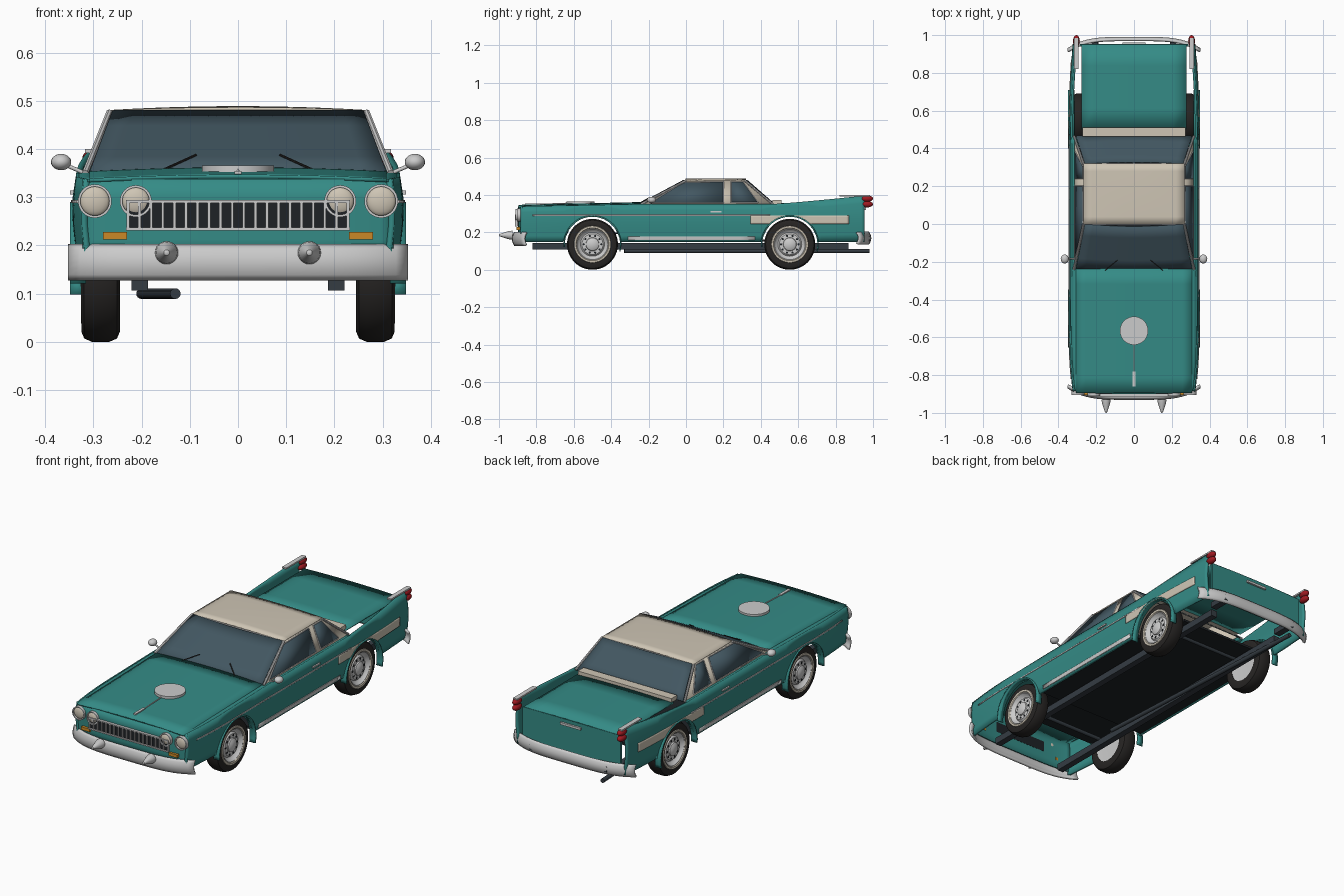
import bpy, bmesh, math
from mathutils import Vector, Matrix

if "Cube" in bpy.data.objects:
    bpy.data.objects.remove(bpy.data.objects["Cube"])


def material(name, r, g, b, metal=0.0, rough=0.5):
    m = bpy.data.materials.new(name)
    m.use_nodes = True
    m.diffuse_color = (r, g, b, 1)
    shader = next(n for n in m.node_tree.nodes if n.type == 'BSDF_PRINCIPLED')
    shader.inputs["Base Color"].default_value = (r, g, b, 1)
    shader.inputs["Metallic"].default_value = metal
    shader.inputs["Roughness"].default_value = rough
    return m


TEAL = material("teal_paint", .035, .26, .24)
CREAM = material("cream_paint", .62, .56, .46)
CHROME = material("chrome", .55, .55, .56)
GLASS = material("tinted_glass", .055, .095, .12)
DARK = material("dark_underbody", .013, .016, .019)
STEEL = material("frame_steel", .035, .045, .055)
RUBBER = material("rubber", .02, .018, .017)
RED = material("red_lens", .35, .01, .015)
AMBER = material("amber_lens", .6, .25, .02)


# Shared builders: all geometry is in world coordinates, so x mirroring is simple
def finish(name, bm, mat, mirror=False, thick=0):
    bmesh.ops.recalc_face_normals(bm, faces=bm.faces)
    me = bpy.data.meshes.new(name)
    bm.to_mesh(me)
    bm.free()
    me.materials.append(mat)
    me.shade_smooth()
    me.set_sharp_from_angle(angle=math.radians(35))
    ob = bpy.data.objects.new(name, me)
    bpy.context.collection.objects.link(ob)
    if thick:
        mod = ob.modifiers.new("thickness", 'SOLIDIFY')
        mod.thickness, mod.offset = thick, 0
    if mirror:
        ob.modifiers.new("mirror", 'MIRROR')
    return ob


def box(name, xs, ys, zs, mat, mirror=False):
    bm = bmesh.new()
    mid = [(a + b) / 2 for a, b in (xs, ys, zs)]
    size = [b - a for a, b in (xs, ys, zs)]
    bmesh.ops.create_cube(bm, size=1, matrix=Matrix.Translation(mid) @ Matrix.Diagonal((*size, 1)))
    return finish(name, bm, mat, mirror)


def rod(name, a, b, r, mat, mirror=False, r2=None, sides=12):
    a, b = Vector(a), Vector(b)
    bm = bmesh.new()
    rot = (b - a).to_track_quat('Z', 'Y').to_matrix().to_4x4()
    bmesh.ops.create_cone(bm, cap_ends=True, segments=sides, radius1=r, radius2=r if r2 is None else r2,
                          depth=(b - a).length, matrix=Matrix.Translation((a + b) / 2) @ rot)
    return finish(name, bm, mat, mirror)


def ball(name, c, radii, mat, mirror=False):
    bm = bmesh.new()
    bmesh.ops.create_uvsphere(bm, u_segments=20, v_segments=12, radius=1,
                              matrix=Matrix.Translation(c) @ Matrix.Diagonal((*radii, 1)))
    return finish(name, bm, mat, mirror)


def lathe(name, profile, c, axis, mat, mirror=False, sides=40):
    # profile holds (radius, distance along axis)
    bm = bmesh.new()
    rot = Vector(axis).to_track_quat('Z', 'Y').to_matrix()
    vs = [bm.verts.new(Vector(c) + rot @ Vector((r, 0, d))) for r, d in profile]
    es = [bm.edges.new(p) for p in zip(vs, vs[1:])]
    bmesh.ops.spin(bm, geom=vs + es, cent=c, axis=axis, angle=math.tau, steps=sides, use_duplicate=False)
    bmesh.ops.remove_doubles(bm, verts=bm.verts, dist=.0001)
    return finish(name, bm, mat, mirror)


def sheet(name, nu, nv, f, mat, thick=.008, mirror=False):
    # f maps u, v in 0..1 to a point
    bm = bmesh.new()
    g = [[bm.verts.new(f(i / nu, j / nv)) for j in range(nv + 1)] for i in range(nu + 1)]
    for i in range(nu):
        for j in range(nv):
            bm.faces.new((g[i][j], g[i + 1][j], g[i + 1][j + 1], g[i][j + 1]))
    return finish(name, bm, mat, mirror, thick)


def lerp(a, b, t):
    return a + (b - a) * t


# Body side shape
AXLES = (-.5, .555)
AXLE_Z, ARCH = .136, .147


def side_x(y, z):
    x = .337 - .02 * max(0, (-.6 - y) / .3) ** 2 - .018 * max(0, (y - .5) / .45) ** 2
    return x - .15 * max(0, z - .3) - .1 * max(0, .25 - z)


def top_z(y):
    if y < -.25:
        return lerp(.338, .35, (y + .885) / .635)
    return .35 + .045 * max(0, (y - .45) / .5) ** 1.2


def bottom_z(y, low=.15):
    for c in AXLES:
        if abs(y - c) < ARCH:
            low = max(low, AXLE_Z + math.sqrt(ARCH ** 2 - (y - c) ** 2))
    return low


def side_band(name, y0, y1, low, high, mat, out=0, thick=.006, n=40):
    def f(u, v):
        y = lerp(y0, y1, u)
        z = lerp(bottom_z(y, low), high or top_z(y), v)
        return side_x(y, z) + out, y, z
    return sheet(name, n, 6, f, mat, thick, True)


side_band("body_side", -.885, .953, .15, None, TEAL, thick=.012, n=120)
side_band("rear_side_stripe", .345, .87, .245, .29, CREAM, .006)
side_band("side_trim_line", -.82, .45, .288, .294, CHROME, .006)
side_band("rocker_trim", -.31, .37, .158, .178, CHROME, .006, n=8)
box("door_handle", (.335, .348), (.13, .19), (.306, .314), CHROME, True)
sheet("shoulder", 40, 1, lambda u, v: (
    lerp(side_x(lerp(-.885, .46, u), .345), .29, v), lerp(-.885, .46, u), top_z(lerp(-.885, .46, u)) - .003),
    TEAL, .006, True)
for c, label in zip(AXLES, ("front", "rear")):
    def lip(u, v, c=c):
        a = lerp(-.25, math.pi + .1, u)
        r = ARCH + .004
        return lerp(.315, .349, v), c + r * math.cos(a), AXLE_Z + r * math.sin(a)
    sheet(label + "_wheel_arch", 28, 1, lip, TEAL, .007, True)

# Hood, deck lid, rear panel and front face
sheet("hood", 12, 8, lambda u, v: (
    lerp(-.308, .308, u), lerp(-.895, -.235, v), lerp(.335, .35, v) + .008 * (1 - (2 * u - 1) ** 2)), TEAL)
sheet("deck_lid", 8, 4, lambda u, v: (
    lerp(-.278, .278, u), lerp(.5, .95, v), .348 + .005 * (1 - (2 * u - 1) ** 2)), TEAL)
box("rear_panel", (-.285, .285), (.94, .952), (.16, .35), TEAL)
box("deck_handle", (-.06, .06), (.95, .962), (.32, .332), CHROME)
sheet("front_face", 24, 4, lambda u, v: (
    lerp(-.322, .322, u), -.895 + .018 * abs(2 * u - 1) ** 4, lerp(.17, .338, v)), TEAL)

# Bumpers
for label, s, y_mid, z0, z1 in (("front", -1, .925, .13, .2), ("rear", 1, .985, .138, .2)):
    sheet(label + "_bumper", 28, 6, lambda u, v, s=s, y=y_mid, z0=z0, z1=z1: (
        lerp(-.35, .35, u), s * (y - .06 * abs(2 * u - 1) ** 4 - .012 * (2 * v - 1) ** 2),
        lerp(z0, z1, v)), CHROME, .012)
lathe("bumper_bullet", [(0, .072), (.006, .068), (.022, .02), (.024, 0), (0, 0)],
      (.148, -.928, .185), (0, -1, 0), CHROME, True, 24)
box("rear_bumper_bracket", (.19, .225), (.87, .98), (.15, .18), STEEL, True)

# Grille and lamps
box("grille_recess", (-.228, .228), (-.906, -.89), (.235, .292), DARK)
for z in (.234, .291):
    box("grille_frame", (-.232, .232), (-.914, -.9), (z - .003, z + .003), CHROME)
for i in range(20):
    x = lerp(-.228, .228, i / 19)
    box("grille_bar", (x - .003, x + .003), (-.913, -.9), (.235, .291), CHROME)
for label, x, y, r in (("outer", .297, -.884, .035), ("inner", .212, -.891, .033)):
    lathe(label + "_headlight_ring", [(r - .005, 0), (r - .005, .02), (r, .02), (r, 0)],
          (x, y, .292), (0, -1, 0), CHROME, True, 32)
    ball(label + "_headlight", (x, y - .008, .292), (r - .004, .012, r - .004), CREAM, True)
box("turn_signal", (.23, .28), (-.905, -.885), (.212, .228), AMBER, True)

# Hood air cleaner and ornament
rod("hood_scoop", (0, -.565, .345), (0, -.565, .366), .075, CHROME, sides=40)
rod("hood_spear", (0, -.86, .347), (0, -.62, .356), .003, CHROME)
box("hood_ornament", (-.007, .007), (-.86, -.78), (.34, .354), CHROME)


# Cabin
def cabin_x(z):
    return .311 - (z - .355) * .4


def side_panel(name, pts, mat, out=0):
    bm = bmesh.new()
    bm.faces.new([bm.verts.new((cabin_x(z) + out, y, z)) for y, z in pts])
    return finish(name, bm, mat, True, .006)


def frame(name, pts, r, mat):
    for (y0, z0), (y1, z1) in zip(pts, pts[1:]):
        rod(name, (cabin_x(z0) + .004, y0, z0), (cabin_x(z1) + .004, y1, z1), r, mat, True, sides=8)


def screen(name, y0, y1, bow):
    return sheet(name, 12, 4, lambda u, v: (
        (2 * u - 1) * lerp(.308, .26, v), lerp(y0, y1, v) + bow * (1 - (2 * u - 1) ** 2),
        lerp(.35, .478, v)), GLASS, .006)


side_panel("cabin_side", [(-.235, .348), (.002, .478), (.315, .478), (.465, .348)], CREAM)
front_window = [(-.19, .358), (-.015, .466), (.2, .47), (.2, .358)]
rear_window = [(.24, .36), (.24, .47), (.305, .47), (.385, .36)]
for label, pts in (("front_side", front_window), ("rear_side", rear_window)):
    side_panel(label + "_window", pts, GLASS, .003)
    frame(label + "_window_trim", pts + pts[:1], .003, CHROME)
screen("windshield", -.24, 0, -.012)
screen("rear_window", .465, .318, .008)
frame("windshield_pillar", [(-.24, .35), (0, .476)], .007, CHROME)
frame("rear_pillar", [(.315, .476), (.465, .35)], .006, CHROME)
for y, z, w in ((-.002, .476, .262), (.318, .476, .262), (-.243, .35, .3)):
    rod("screen_trim", (-w, y, z), (w, y, z), .004, CHROME, sides=8)
sheet("roof", 12, 8, lambda u, v: (
    lerp(-.266, .266, u), lerp(-.002, .32, v),
    .477 + .008 * (1 - (2 * u - 1) ** 2) * (1 - .3 * (2 * v - 1) ** 2)), CREAM)
box("rear_shelf", (-.272, .272), (.462, .51), (.35, .372), CREAM)
for s in (-1, 1):
    rod("wiper", (s * .162, -.253, .354), (s * .087, -.192, .388), .0025, RUBBER, sides=6)
ball("mirror", (.367, -.185, .373), (.021, .024, .017), CHROME, True)
rod("mirror_stalk", (.318, -.185, .35), (.36, -.185, .368), .004, CHROME, True)

# Tail fins
box("fin_cap", (.293, .317), (.82, .985), (.392, .4), CHROME, True)
for z in (.38, .35):
    ball("tail_light", (.305, .968, z), (.018, .032, .017), RED, True)

# Wheels
for c, label in zip(AXLES, ("front", "rear")):
    hub = (.285, c, AXLE_Z)
    lathe(label + "_tyre", [(.088, -.036), (.115, -.04), (.129, -.034), (.136, -.018), (.136, .018),
                            (.129, .034), (.115, .04), (.088, .036), (.088, -.036)],
          hub, (1, 0, 0), RUBBER, True, 48)
    lathe(label + "_whitewall", [(.084, .036), (.088, .041), (.097, .041), (.1, .036)],
          hub, (1, 0, 0), CREAM, True)
    lathe(label + "_rim", [(0, -.03), (.088, -.034), (.088, .036), (.082, .037), (.072, .022), (.064, .018),
                           (.056, .027), (.036, .028), (.034, .034), (.02, .042), (0, .043)],
          hub, (1, 0, 0), CHROME, True)
    for i in range(10):
        a = math.tau * i / 10
        y, z = c + .047 * math.cos(a), AXLE_Z + .047 * math.sin(a)
        rod(label + "_rim_hole", (.308, y, z), (.3135, y, z), .006, DARK, True, sides=8)
    rod(label + "_axle", (-.26, c, .148), (.26, c, .148), .01, STEEL)

# Underbody
box("floor_pan", (-.32, .32), (-.33, .4), (.15, .162), DARK)
box("rear_floor", (-.24, .24), (.4, .68), (.15, .162), DARK)
box("engine_tray", (-.24, .24), (-.62, -.33), (.19, .2), DARK)
box("frame_rail", (.187, .221), (-.82, .87), (.107, .142), STEEL, True)
rod("exhaust_pipe", (-.13, -.33, .1), (-.2, .98, .1), .011, STEEL, sides=16)
